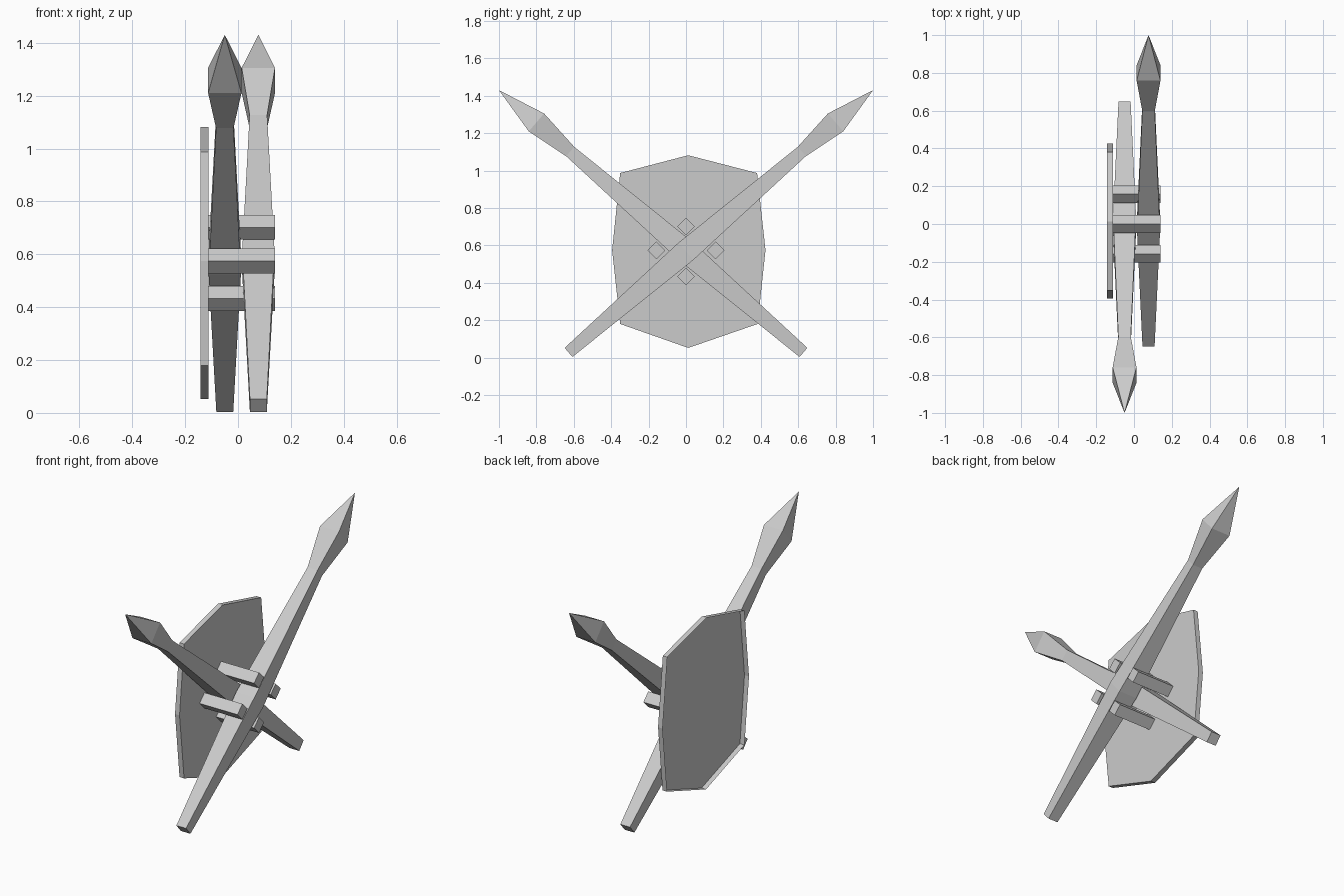
import bpy
import bmesh
from mathutils import Vector

default = bpy.data.objects.get("Cube")
if default:
    bpy.data.objects.remove(default, do_unlink=True)

# One plain grey for everything
grey = bpy.data.materials.new("light_grey")
grey.use_nodes = True
colour = (0.6, 0.6, 0.6, 1.0)
grey.diffuse_color = colour
grey.node_tree.nodes["Principled BSDF"].inputs["Base Color"].default_value = colour


def finish(name, bm):
    bmesh.ops.recalc_face_normals(bm, faces=bm.faces)
    mesh = bpy.data.meshes.new(name)
    bm.to_mesh(mesh)
    bm.free()
    mesh.materials.append(grey)
    obj = bpy.data.objects.new(name, mesh)
    bpy.context.collection.objects.link(obj)
    return obj


def bridge(bm, a, b):
    for i in range(len(a)):
        j = (i + 1) % len(a)
        bm.faces.new((a[i], a[j], b[j], b[i]))


def spear(name, x, side):
    """Square spear: tail, thick grip, neck, head shoulder, then the point."""
    tail = Vector((x, -0.628 * side, 0.028))
    tip = Vector((x, side, 1.43))
    axis = tip - tail
    across = Vector((1, 0, 0))
    up = across.cross(axis).normalized()
    sections = [(0, 0.032), (0.386, 0.061), (0.766, 0.033), (0.877, 0.063)]
    bm = bmesh.new()
    rings = []
    for t, r in sections:
        centre = tail + axis * t
        rings.append([bm.verts.new(centre + across * r * u + up * r * v)
                      for u, v in ((-1, -1), (1, -1), (1, 1), (-1, 1))])
    for a, b in zip(rings, rings[1:]):
        bridge(bm, a, b)
    bm.faces.new(rings[0])
    point = bm.verts.new(tip)
    for i in range(4):
        bm.faces.new((rings[-1][i], rings[-1][(i + 1) % 4], point))
    return finish(name, bm)


def prism(name, outline, x0, x1, closed_back=True):
    """Extrude a (y, z) outline along x."""
    bm = bmesh.new()
    back = [bm.verts.new((x0, y, z)) for y, z in outline]
    front = [bm.verts.new((x1, y, z)) for y, z in outline]
    bridge(bm, back, front)
    bm.faces.new(front)
    if closed_back:
        bm.faces.new(back)
    return finish(name, bm)


# Crossed spears
spear("left_spear", 0.077, 1)
spear("right_spear", -0.05, -1)

# Diamond pegs around the crossing
pegs = {"upper_peg": (0, 0.702), "lower_peg": (0, 0.433),
        "front_peg": (-0.158, 0.574), "back_peg": (0.158, 0.574)}
for name, (y, z) in pegs.items():
    r = 0.047
    prism(name, [(y + r, z), (y, z + r), (y - r, z), (y, z - r)], -0.112, 0.14)

# Eight-sided shield, a shallow tray open on its far side
shield = [(0.012, 1.082), (0.38, 0.987), (0.425, 0.575), (0.383, 0.18),
          (0.012, 0.052), (-0.352, 0.18), (-0.395, 0.575), (-0.352, 0.987)]
prism("shield", shield, -0.142, -0.112, closed_back=False)
